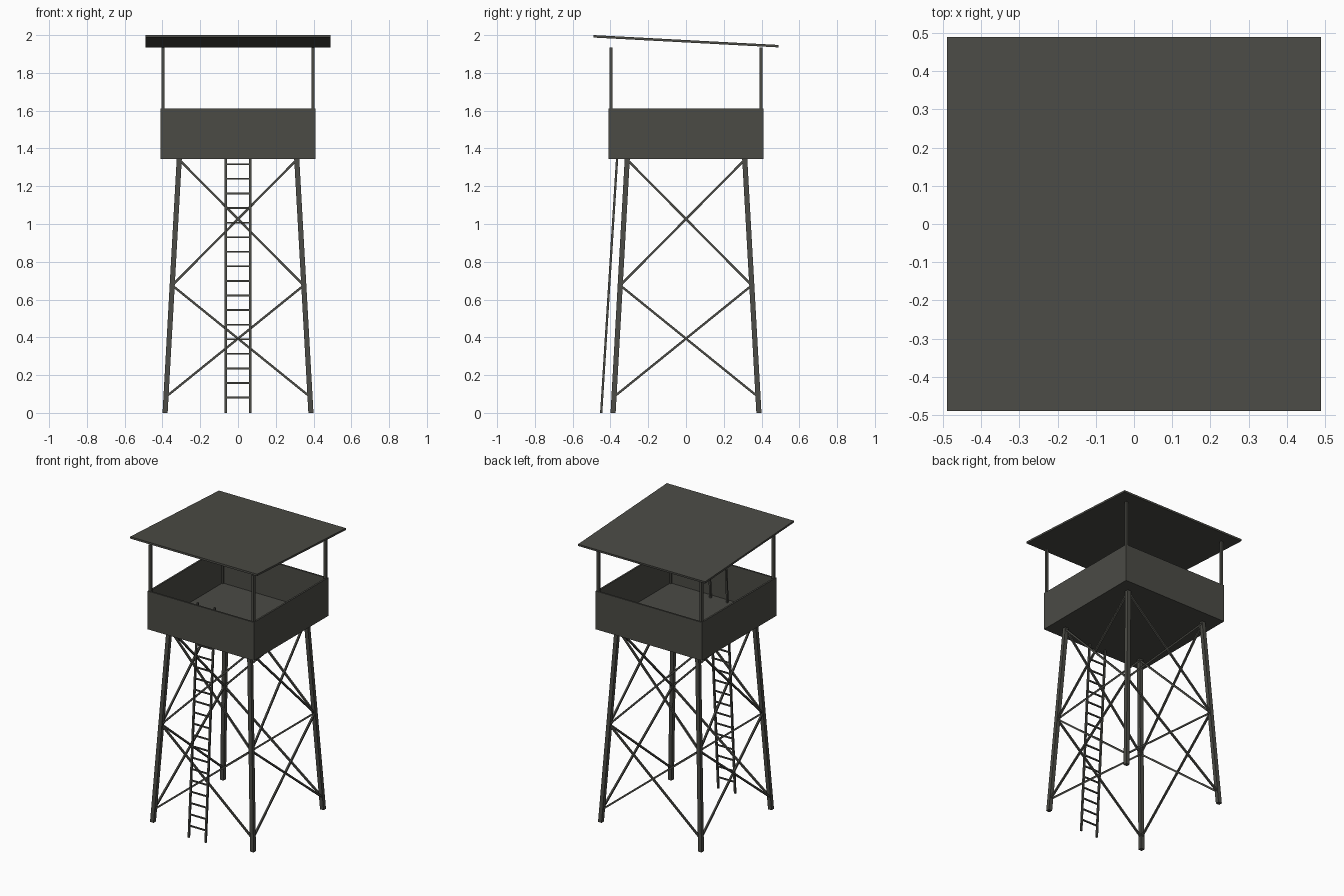
import bpy, bmesh, math
from mathutils import Vector, Matrix

if "Cube" in bpy.data.objects:
    bpy.data.objects.remove(bpy.data.objects["Cube"])

paint = bpy.data.materials.new("dark olive grey")
paint.use_nodes = True
COLOUR = (0.07, 0.07, 0.06, 1)
paint.diffuse_color = COLOUR
paint.node_tree.nodes["Principled BSDF"].inputs["Base Color"].default_value = COLOUR


def finish(name, bm):
    mesh = bpy.data.meshes.new(name)
    bmesh.ops.recalc_face_normals(bm, faces=bm.faces)
    bm.to_mesh(mesh)
    bm.free()
    mesh.materials.append(paint)
    obj = bpy.data.objects.new(name, mesh)
    bpy.context.collection.objects.link(obj)
    return obj


def box(name, centre, size, tilt=0):
    bm = bmesh.new()
    bmesh.ops.create_cube(bm, size=1)
    bm.transform(Matrix.Translation(centre) @ Matrix.Rotation(tilt, 4, 'X')
                 @ Matrix.Diagonal((*size, 1)))
    return finish(name, bm)


def beam(name, a, b, width):
    """Square bar between two points."""
    a, b = Vector(a), Vector(b)
    d = b - a
    z = d.normalized()
    side = Vector((1, 0, 0)) if abs(z.x) < 0.5 else Vector((0, 1, 0))
    y = z.cross(side).normalized()
    x = y.cross(z)
    rot = Matrix((x, y, z)).transposed().to_4x4()
    bm = bmesh.new()
    bmesh.ops.create_cube(bm, size=1)
    bm.transform(Matrix.Translation((a + b) / 2) @ rot
                 @ Matrix.Diagonal((width, width, d.length, 1)))
    return finish(name, bm)


def upright(name, a, b, width):
    """Leaning square bar whose ends are cut level."""
    bm = bmesh.new()
    bmesh.ops.create_cube(bm, size=1)
    for v in bm.verts:
        end = Vector(b if v.co.z > 0 else a)
        v.co = end + Vector((v.co.x * width, v.co.y * width, 0))
    return finish(name, bm)


FLOOR, RIM, HALF, WALL = 1.345, 1.612, 0.41, 0.012


def leg_at(z):
    return 0.386 - 0.056 * z


# Legs and roof posts at the four corners
for sx, xn in ((-1, "right"), (1, "left")):
    for sy, yn in ((-1, "front"), (1, "back")):
        lo, hi = leg_at(0), leg_at(FLOOR)
        upright(f"{yn}_{xn}_leg", (sx * lo, sy * lo, 0), (sx * hi, sy * hi, FLOOR + 0.005), 0.027)
        upright(f"{yn}_{xn}_roof_post", (sx * 0.397, sy * 0.397, FLOOR + 0.01),
                (sx * 0.397, sy * 0.397, 1.935), 0.017)

# Crossed braces, two tiers on every side
for i, side in enumerate(("front", "left", "back", "right")):
    turn = Matrix.Rotation(i * math.pi / 2, 3, 'Z')
    for tier, (z0, z1) in (("lower", (0.085, 0.675)), ("upper", (0.675, 1.34))):
        r0, r1 = leg_at(z0), leg_at(z1)
        for s in (-1, 1):
            beam(f"{side}_{tier}_brace", turn @ Vector((s * r0, -r0, z0)),
                 turn @ Vector((-s * r1, -r1, z1)), 0.012)

# Open cabin: floor and four walls
box("cabin_floor", (0, 0, FLOOR + 0.009), (2 * HALF - 0.002, 2 * HALF - 0.002, 0.018))
mid, tall = (FLOOR + RIM) / 2, RIM - FLOOR
off = HALF - WALL / 2
for s, yn, xn in ((-1, "front", "right"), (1, "back", "left")):
    box(f"{yn}_wall", (0, s * off, mid), (2 * HALF, WALL, tall))
    box(f"{xn}_wall", (s * off, 0, mid), (WALL, 2 * (HALF - WALL), tall))

# Sloping roof, high at the front
box("roof", (0, 0, 1.9675), (0.98, 0.98, 0.013), -math.radians(3.05))


# Ladder leaning against the front, its rails passing through the floor
def ladder_y(z):
    return -0.449 + 0.0625 * z


for s, xn in ((-1, "right"), (1, "left")):
    upright(f"{xn}_ladder_rail", (s * 0.065, ladder_y(0), 0),
            (s * 0.065, ladder_y(1.6), 1.6), 0.012)
for i in range(17):
    z = 0.081 + 0.0772 * i
    beam("ladder_rung", (-0.065, ladder_y(z), z), (0.065, ladder_y(z), z), 0.009)
